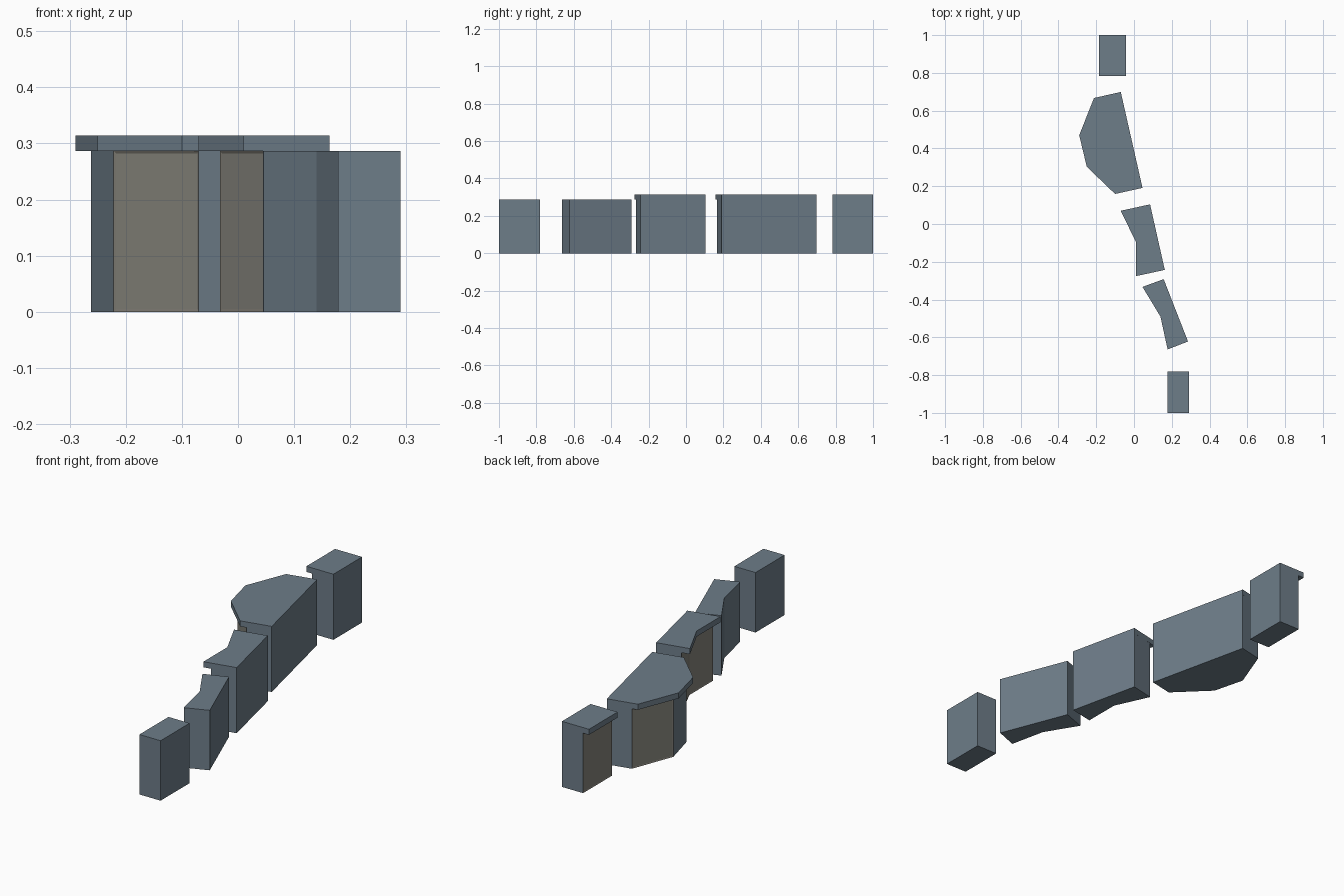
import bpy
import bmesh

cube = bpy.data.objects.get("Cube")
if cube:
    bpy.data.objects.remove(cube, do_unlink=True)


def material(name, colour):
    mat = bpy.data.materials.new(name)
    mat.use_nodes = True
    mat.diffuse_color = (*colour, 1)
    mat.node_tree.nodes["Principled BSDF"].inputs["Base Color"].default_value = (*colour, 1)
    return mat


MATERIALS = [
    material("slate_blue", (0.155, 0.205, 0.25)),
    material("window_beige", (0.235, 0.23, 0.20)),
    material("window_frame", (0.19, 0.18, 0.155)),
]
WALL_TOP, ROOF_TOP = 0.287, 0.314


def prism(name, outline, bottom, top, windows=()):
    """Extrude a counter-clockwise plan; windows lists the glazed wall numbers."""
    bm = bmesh.new()
    low = [bm.verts.new((x, y, bottom)) for x, y in outline]
    high = [bm.verts.new((x, y, top)) for x, y in outline]
    bm.faces.new(low[::-1])
    bm.faces.new(high)
    n = len(outline)
    walls = [bm.faces.new((low[i], low[(i + 1) % n], high[(i + 1) % n], high[i]))
             for i in range(n)]
    bm.normal_update()
    # Glazed walls: a narrow frame around a slightly recessed pane
    glazed = [walls[i] for i in windows]
    if glazed:
        rim = bmesh.ops.inset_individual(bm, faces=glazed, thickness=0.007, depth=-0.002)
        for face in rim["faces"]:
            face.material_index = 2
        for face in glazed:
            face.material_index = 1
    mesh = bpy.data.meshes.new(name)
    bm.to_mesh(mesh)
    bm.free()
    for mat in MATERIALS:
        mesh.materials.append(mat)
    obj = bpy.data.objects.new(name, mesh)
    bpy.context.collection.objects.link(obj)
    return obj


def rectangle(x0, x1, y0, y1):
    return [(x0, y0), (x1, y0), (x1, y1), (x0, y1)]


# Plain blocks at the front
prism("front_block", rectangle(0.178, 0.29, -1, -0.78), 0, WALL_TOP)
prism("bent_block", [(0.178, -0.664), (0.286, -0.622), (0.157, -0.292),
                     (0.045, -0.333), (0.14, -0.49)], 0, WALL_TOP)

# Middle block with two glazed walls under an overhanging roof
prism("middle_walls", [(0.045, -0.268), (0.163, -0.243), (0.085, 0.104),
                       (-0.032, 0.078), (0.045, -0.09)], 0, WALL_TOP, windows=(3, 4))
prism("middle_roof", [(0.01, -0.276), (0.163, -0.243), (0.085, 0.104),
                      (-0.07, 0.07), (0.01, -0.095)], WALL_TOP, ROOF_TOP)

# Large block with a faceted bay
prism("bay_walls", [(-0.07, 0.166), (0.045, 0.191), (-0.07, 0.699),
                    (-0.185, 0.673), (-0.262, 0.47), (-0.222, 0.315)],
      0, WALL_TOP, windows=(3, 5))
prism("bay_roof", [(-0.1, 0.159), (0.045, 0.191), (-0.07, 0.699),
                   (-0.212, 0.667), (-0.29, 0.47), (-0.25, 0.303)], WALL_TOP, ROOF_TOP)

# Rear block with one glazed side
prism("rear_walls", rectangle(-0.155, -0.043, 0.783, 1), 0, WALL_TOP, windows=(3,))
prism("rear_roof", rectangle(-0.186, -0.043, 0.783, 1), WALL_TOP, ROOF_TOP)
